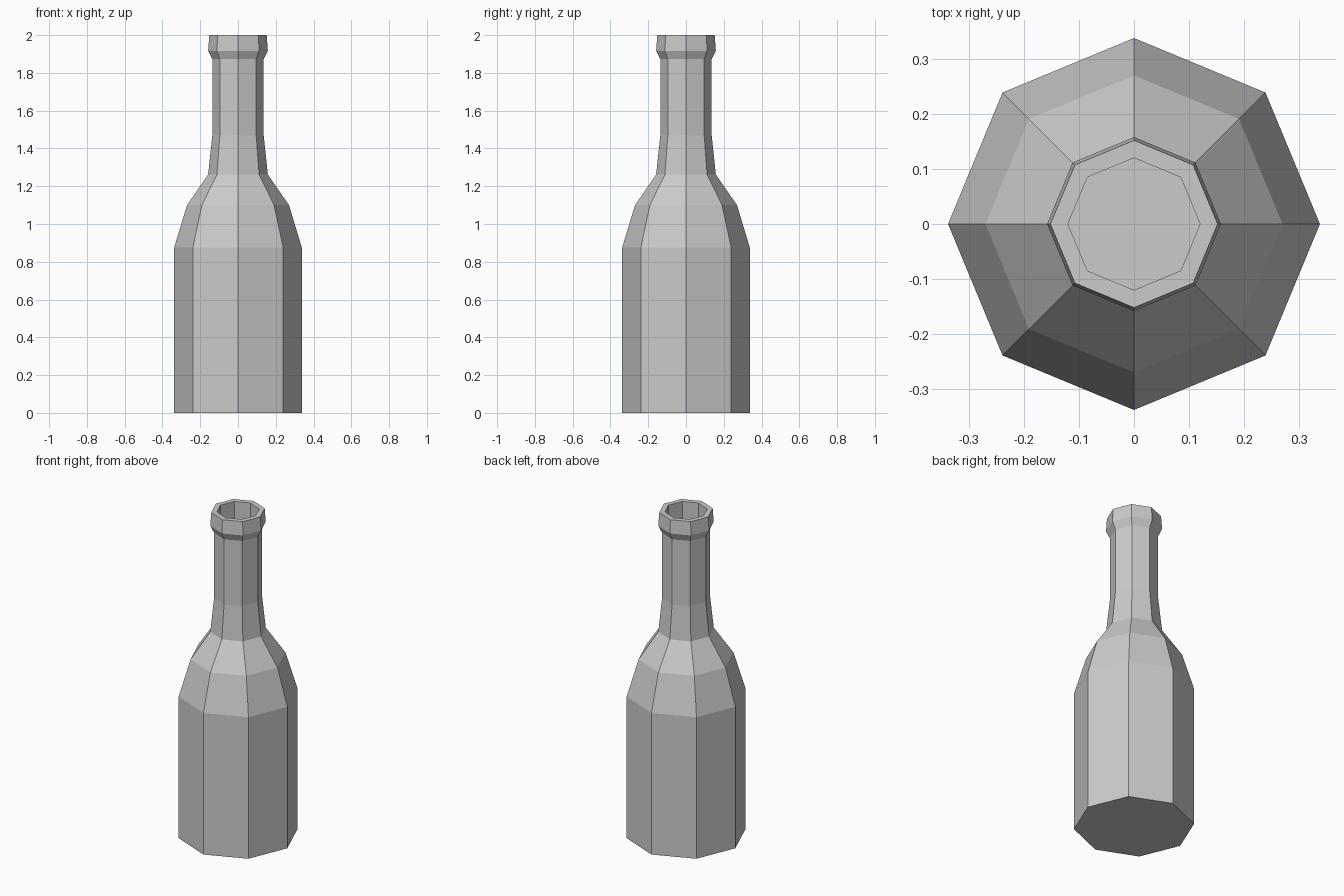
import bpy, bmesh
from math import cos, sin, tau

if "Cube" in bpy.data.objects:
    bpy.data.objects.remove(bpy.data.objects["Cube"])

SIDES = 8

# Profile from base centre, up the outside, over the lip, down into the neck
profile = [
    (0.338, 0.0), (0.338, 0.875),      # body
    (0.27, 1.10), (0.158, 1.262),      # shoulder
    (0.136, 1.47), (0.136, 1.873),     # neck
    (0.158, 1.917), (0.152, 2.0),      # lip
    (0.12, 2.0), (0.12, 1.47),         # mouth opening
]

bm = bmesh.new()
rings = [[bm.verts.new((r * cos(tau * i / SIDES), r * sin(tau * i / SIDES), z))
          for i in range(SIDES)] for r, z in profile]

# Side walls between neighbouring rings
for low, high in zip(rings, rings[1:]):
    for i in range(SIDES):
        j = (i + 1) % SIDES
        bm.faces.new((low[i], low[j], high[j], high[i]))

# Base and floor of the mouth opening
bm.faces.new(rings[0][::-1])
bm.faces.new(rings[-1])
bmesh.ops.recalc_face_normals(bm, faces=bm.faces)

mesh = bpy.data.meshes.new("bottle")
bm.to_mesh(mesh)
bm.free()
bpy.context.collection.objects.link(bpy.data.objects.new("bottle", mesh))
